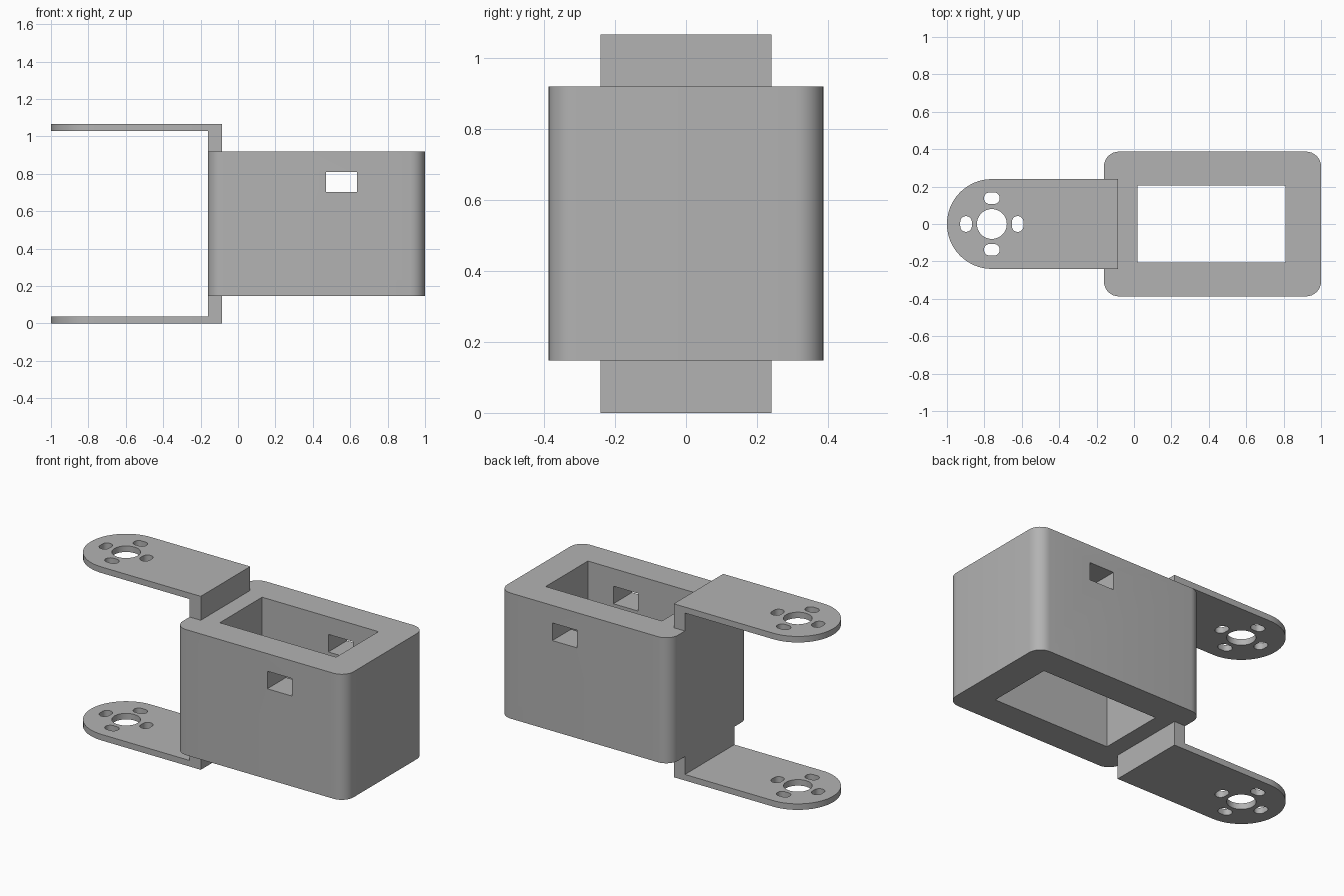
import bpy, bmesh
from math import cos, sin, pi
from mathutils import Vector

if "Cube" in bpy.data.objects:
    bpy.data.objects.remove(bpy.data.objects["Cube"])

grey = bpy.data.materials.new("plain grey")
grey.use_nodes = True
grey.diffuse_color = (0.45, 0.45, 0.45, 1)
grey.node_tree.nodes["Principled BSDF"].inputs["Base Color"].default_value = grey.diffuse_color

HEIGHT, PLATE = 1.065, 0.037
BODY_BOTTOM, BODY_TOP = 0.147, 0.918
BODY_BACK, WEB_END = -0.161, -0.085
HALF_ARM = 0.24
HUB = Vector((-1 + HALF_ARM, 0))


def arc(cx, cy, r, start, end, steps):
    return [(cx + r * cos(start + (end - start) * i / steps),
             cy + r * sin(start + (end - start) * i / steps)) for i in range(steps + 1)]


def rounded_rect(x0, x1, y0, y1, r, steps=8):
    """Outline of a rectangle with rounded corners; r = 0 gives sharp ones."""
    if r == 0:
        return [(x0, y0), (x1, y0), (x1, y1), (x0, y1)]
    centres = [(x1 - r, y1 - r), (x0 + r, y1 - r), (x0 + r, y0 + r), (x1 - r, y0 + r)]
    return [p for i, c in enumerate(centres)
            for p in arc(*c, r, i * pi / 2, (i + 1) * pi / 2, steps)]


def prism(name, outline, z0, z1):
    """Extrude a plan outline upward from z0 to z1."""
    bm = bmesh.new()
    face = bm.faces.new([bm.verts.new((x, y, z0)) for x, y in outline])
    top = bmesh.ops.extrude_face_region(bm, geom=[face])["geom"]
    bmesh.ops.translate(bm, vec=(0, 0, z1 - z0),
                        verts=[v for v in top if isinstance(v, bmesh.types.BMVert)])
    bmesh.ops.remove_doubles(bm, verts=bm.verts, dist=1e-5)
    bmesh.ops.recalc_face_normals(bm, faces=bm.faces)
    mesh = bpy.data.meshes.new(name)
    bm.to_mesh(mesh)
    bm.free()
    mesh.materials.append(grey)
    obj = bpy.data.objects.new(name, mesh)
    bpy.context.collection.objects.link(obj)
    return obj


def combine(obj, other, operation):
    """Apply a boolean and discard the helper."""
    bpy.ops.object.select_all(action="DESELECT")
    bpy.context.view_layer.objects.active = obj
    obj.select_set(True)
    mod = obj.modifiers.new("boolean", "BOOLEAN")
    mod.operation, mod.solver, mod.object = operation, "EXACT", other
    bpy.ops.object.modifier_apply(modifier=mod.name)
    bpy.data.objects.remove(other)


def smooth(obj):
    bpy.ops.object.select_all(action="DESELECT")
    bpy.context.view_layer.objects.active = obj
    obj.select_set(True)
    bpy.ops.object.shade_smooth_by_angle(angle=pi / 6)


# Housing with a vertical pocket and a window through both side walls
body = prism("housing", rounded_rect(BODY_BACK, 1, -0.387, 0.387, 0.08), BODY_BOTTOM, BODY_TOP)
combine(body, prism("pocket_cutter", rounded_rect(0.02, 0.81, -0.205, 0.205, 0), -0.1, 1.2),
        "DIFFERENCE")
combine(body, prism("window_cutter", rounded_rect(0.47, 0.637, -0.5, 0.5, 0), 0.702, 0.81),
        "DIFFERENCE")
smooth(body)

# Slots around the hub, long side along the tangent
slots = []
for dx, dy in [(1, 0), (-1, 0), (0, 1), (0, -1)]:
    c = HUB + Vector((dx, dy)) * 0.138
    hx, hy = (0.031, 0.042) if dx else (0.042, 0.031)
    slots.append(rounded_rect(c.x - hx, c.x + hx, c.y - hy, c.y + hy, 0.0305))

# Two arms, each a round-ended plate joined to the housing by a web
arm_outline = ([(WEB_END, -HALF_ARM), (WEB_END, HALF_ARM)]
               + arc(*HUB, HALF_ARM, pi / 2, 3 * pi / 2, 32))
hub_hole = arc(*HUB, 0.08, 0, 2 * pi * 31 / 32, 31)
web_outline = rounded_rect(BODY_BACK, WEB_END, -HALF_ARM, HALF_ARM, 0)
for name, z0, z1, web0, web1 in [
        ("lower_arm", 0, PLATE, 0, BODY_BOTTOM),
        ("upper_arm", HEIGHT - PLATE, HEIGHT, BODY_TOP, HEIGHT)]:
    arm = prism(name, arm_outline, z0, z1)
    combine(arm, prism("web", web_outline, web0, web1), "UNION")
    for outline in [hub_hole] + slots:
        combine(arm, prism("hole_cutter", outline, z0 - 0.1, z1 + 0.1), "DIFFERENCE")
    smooth(arm)
